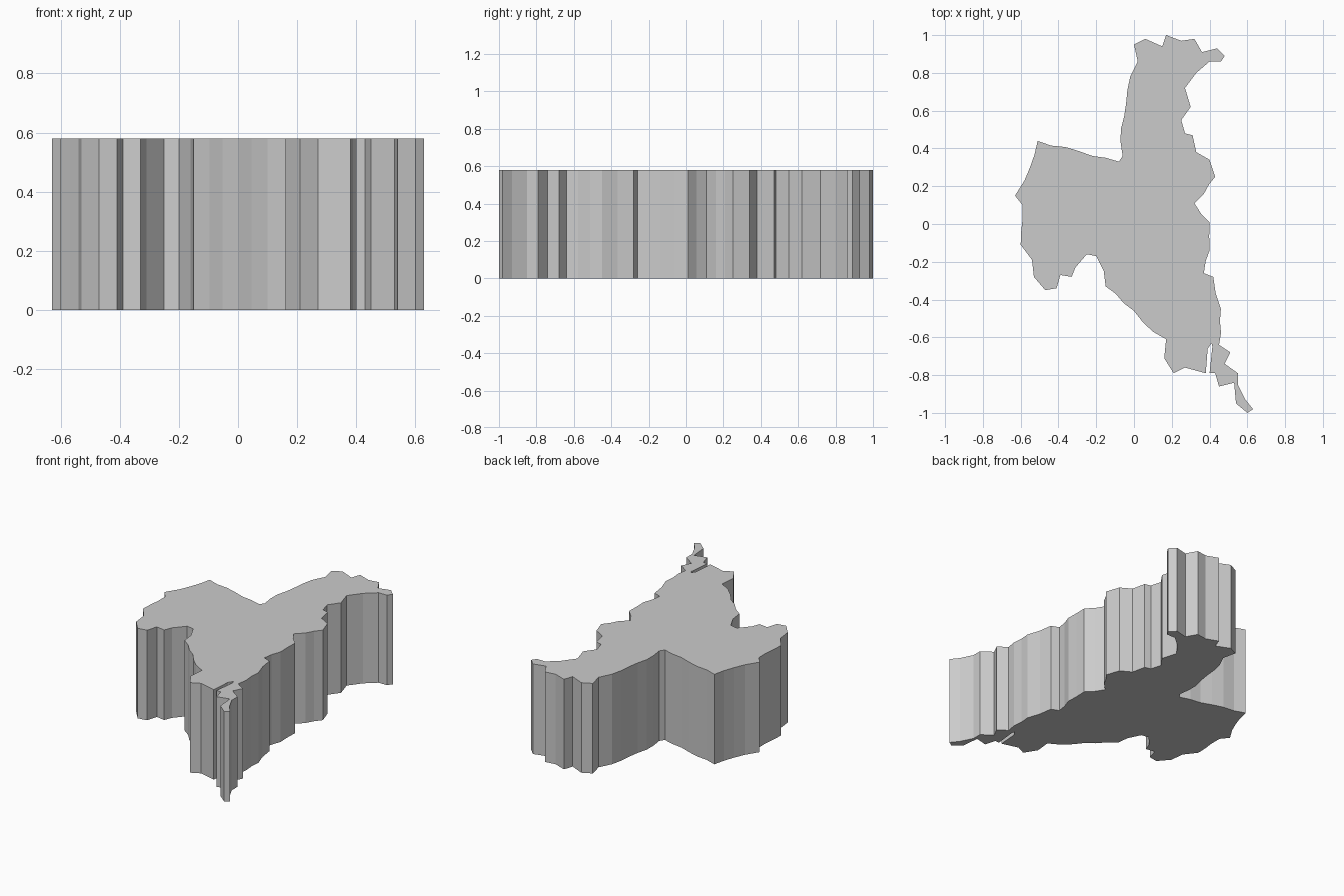
import bpy, bmesh, random
from mathutils import Vector

random.seed(4)
HEIGHT = 0.58

# Main corners of the ragged outline, clockwise from the north-west tip
corners = [
    (0.0, 0.95), (0.06, 0.98), (0.15, 0.94), (0.17, 1.0), (0.25, 0.97), (0.32, 0.98), (0.36, 0.91), (0.44, 0.93),
    (0.48, 0.89), (0.46, 0.86), (0.40, 0.86), (0.33, 0.80), (0.27, 0.72), (0.30, 0.62), (0.25, 0.55), (0.27, 0.48),
    (0.31, 0.47), (0.33, 0.38), (0.40, 0.34), (0.43, 0.25), (0.37, 0.16), (0.32, 0.11), (0.40, 0.01), (0.40, -0.14),
    (0.37, -0.26), (0.42, -0.28), (0.46, -0.45), (0.45, -0.64), (0.51, -0.68), (0.48, -0.74), (0.55, -0.79), (0.55, -0.85),
    (0.59, -0.93), (0.63, -0.98), (0.60, -1.0), (0.54, -0.95), (0.53, -0.84), (0.45, -0.86), (0.43, -0.79), (0.40, -0.79),
    (0.415, -0.65), (0.41, -0.63), (0.39, -0.66), (0.38, -0.79), (0.27, -0.76), (0.21, -0.79), (0.16, -0.71), (0.17, -0.61),
    (0.10, -0.57), (0.0, -0.46), (-0.15, -0.33), (-0.16, -0.25), (-0.20, -0.17), (-0.25, -0.16), (-0.31, -0.23), (-0.33, -0.28),
    (-0.39, -0.27), (-0.41, -0.34), (-0.47, -0.35), (-0.53, -0.28), (-0.54, -0.19), (-0.60, -0.11), (-0.59, 0.10), (-0.63, 0.15),
    (-0.58, 0.23), (-0.51, 0.44), (-0.22, 0.36), (-0.08, 0.33), (-0.06, 0.36), (-0.07, 0.50), (-0.02, 0.78), (0.02, 0.86),
]


def roughen(points, step=0.07, amount=0.009):
    """Break long edges into short, slightly uneven ones."""
    out = []
    for i, p in enumerate(points):
        a, b = Vector(p), Vector(points[(i + 1) % len(points)])
        out.append(a)
        d = b - a
        # The narrow inlet and thin tail stay straight
        if min(a.y, b.y) < -0.64 and max(a.x, b.x) > 0.3:
            continue
        n = max(1, round(d.length / step))
        normal = Vector((-d.y, d.x)).normalized()
        for k in range(1, n):
            out.append(a + d * k / n + normal * random.uniform(-amount, amount))
    return out


# Flat slab: one outline face extruded straight up
bm = bmesh.new()
base = bm.faces.new([bm.verts.new((p.x, p.y, 0)) for p in roughen(corners)])
ext = bmesh.ops.extrude_face_region(bm, geom=[base], use_keep_orig=True)
top_verts = [g for g in ext["geom"] if isinstance(g, bmesh.types.BMVert)]
bmesh.ops.translate(bm, verts=top_verts, vec=(0, 0, HEIGHT))
bmesh.ops.triangulate(bm, faces=[f for f in bm.faces if len(f.verts) > 4])
bmesh.ops.recalc_face_normals(bm, faces=bm.faces)

mesh = bpy.data.meshes.new("region_slab")
bm.to_mesh(mesh)
bm.free()
slab = bpy.data.objects.new("region_slab", mesh)
bpy.context.collection.objects.link(slab)
